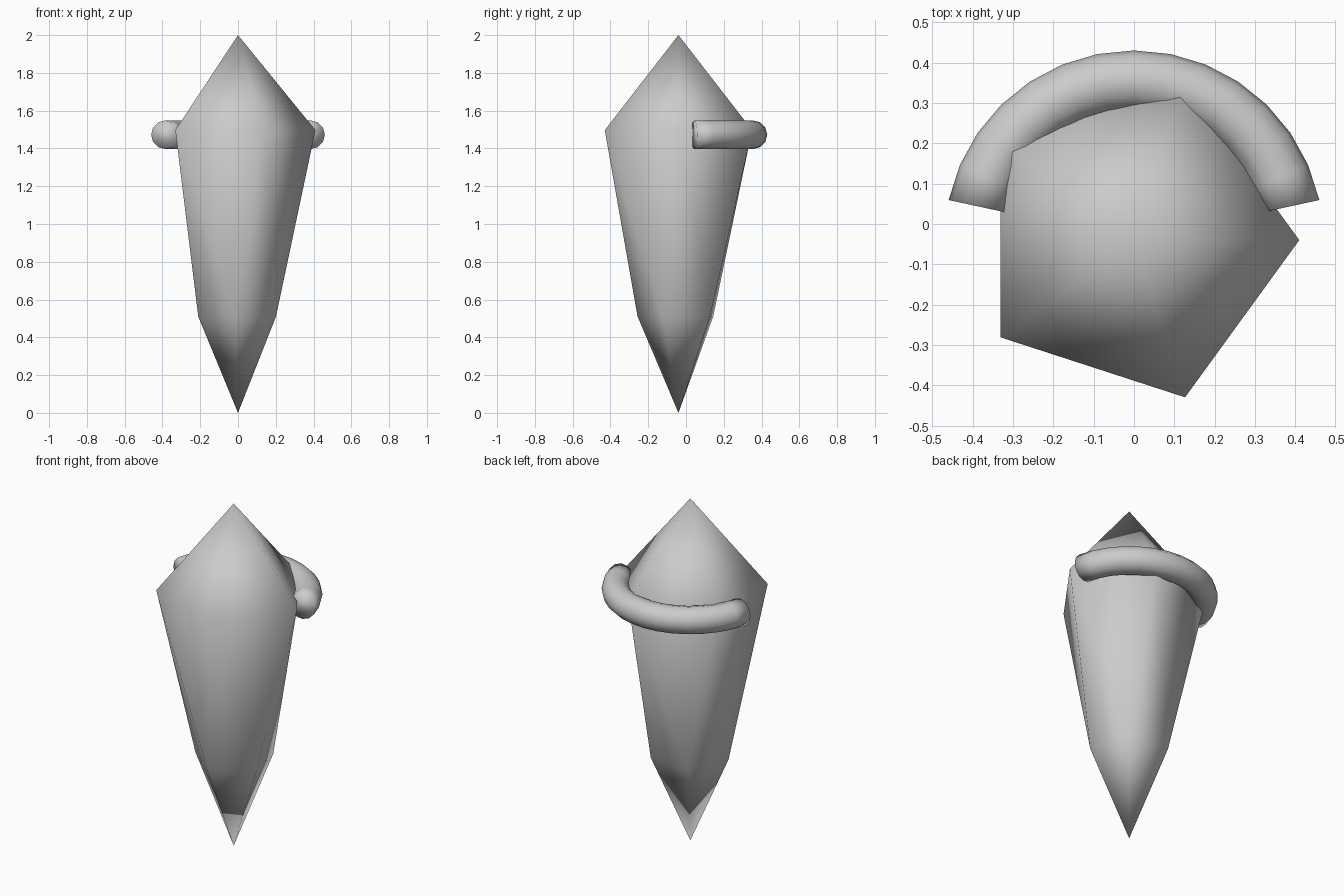
import bpy, bmesh
from math import sin, cos, radians, pi
from mathutils import Vector

if "Cube" in bpy.data.objects:
    bpy.data.objects.remove(bpy.data.objects["Cube"])

AXIS_Y = -0.04


def finish(bm, name):
    bmesh.ops.recalc_face_normals(bm, faces=bm.faces[:])
    mesh = bpy.data.meshes.new(name)
    bm.to_mesh(mesh)
    bm.free()
    for p in mesh.polygons:
        p.use_smooth = True
    ob = bpy.data.objects.new(name, mesh)
    bpy.context.collection.objects.link(ob)
    return ob


def pentagon(bm, radius, z, turn):
    angles = [radians(turn + 72 * k) for k in range(5)]
    return [bm.verts.new((radius * cos(a), AXIS_Y + radius * sin(a), z)) for a in angles]


# Crystal: two pentagon rings, the lower one slightly twisted, and two tips
bm = bmesh.new()
tip = bm.verts.new((0, AXIS_Y, 2.0))
foot = bm.verts.new((0, AXIS_Y, 0.0))
upper = pentagon(bm, 0.41, 1.497, 0)
lower = pentagon(bm, 0.217, 0.51, -22)
for k in range(5):
    n = (k + 1) % 5
    bm.faces.new((upper[k], upper[n], tip))
    bm.faces.new((lower[n], lower[k], foot))
    bm.faces.new((upper[k], lower[k], lower[n]))
    bm.faces.new((upper[k], lower[n], upper[n]))
finish(bm, "crystal")

# Band: partial ring with a round section wrapped round the back
bm = bmesh.new()
MAJOR, TUBE, SIDES, STEPS = 0.395, 0.0755, 12, 14
rings = []
for i in range(STEPS + 1):
    a = radians(12.2 + (180 - 24.4) * i / STEPS)
    ring = []
    for j in range(SIDES):
        t = 2 * pi * j / SIDES
        r = MAJOR + TUBE * cos(t)
        ring.append(bm.verts.new(Vector((r * cos(a), AXIS_Y + r * sin(a), 1.4725 + TUBE * sin(t)))))
    rings.append(ring)
for r0, r1 in zip(rings, rings[1:]):
    for j in range(SIDES):
        n = (j + 1) % SIDES
        bm.faces.new((r0[j], r0[n], r1[n], r1[j]))
bm.faces.new(rings[0])
bm.faces.new(rings[-1])
finish(bm, "back_band")
